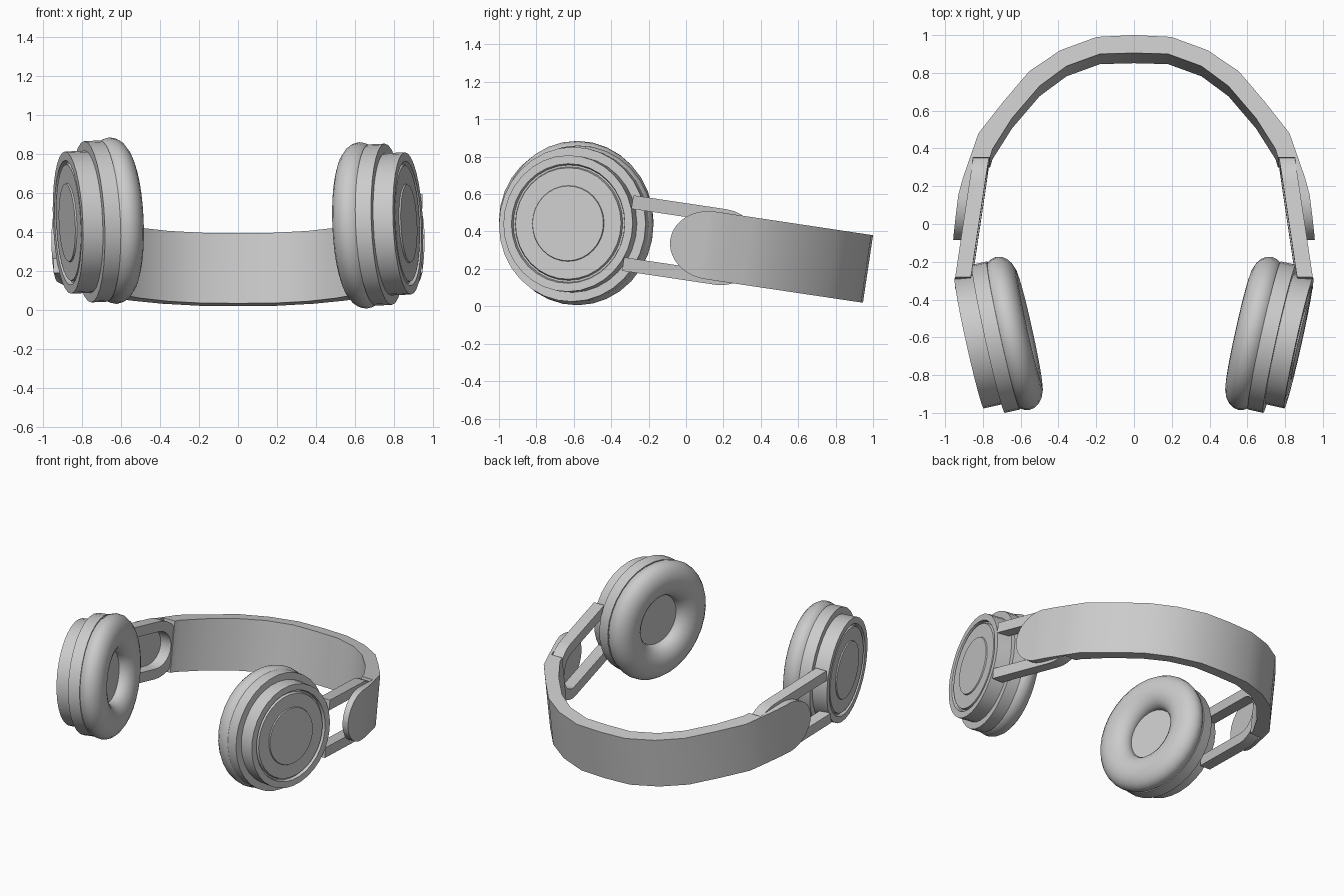
import bpy, bmesh
from math import sin, cos, pi, radians
from mathutils import Matrix, Vector

cube = bpy.data.objects.get("Cube")
if cube:
    bpy.data.objects.remove(cube, do_unlink=True)

grey = bpy.data.materials.new("plain grey")
grey.use_nodes = True
grey.diffuse_color = (0.6, 0.6, 0.6, 1)
grey.node_tree.nodes["Principled BSDF"].inputs["Base Color"].default_value = (0.6, 0.6, 0.6, 1)


def finish(bm, name, matrix, mirror=False):
    """Turn a bmesh into a smooth-by-angle object, optionally mirrored in x."""
    bmesh.ops.remove_doubles(bm, verts=bm.verts, dist=0.0005)
    bmesh.ops.recalc_face_normals(bm, faces=bm.faces)
    mesh = bpy.data.meshes.new(name)
    bm.to_mesh(mesh)
    bm.free()
    mesh.materials.append(grey)
    ob = bpy.data.objects.new(name, mesh)
    bpy.context.collection.objects.link(ob)
    ob.matrix_world = matrix
    if mirror:
        mod = ob.modifiers.new("mirror", 'MIRROR')
        mod.merge_threshold = 0.001
    bpy.ops.object.select_all(action='DESELECT')
    ob.select_set(True)
    bpy.context.view_layer.objects.active = ob
    bpy.ops.object.shade_smooth_by_angle(angle=radians(30))
    return ob


def loft(sections, cap_start, cap_end):
    """Skin a row of four-cornered sections."""
    bm = bmesh.new()
    rows = [[bm.verts.new(p) for p in s] for s in sections]
    for a, b in zip(rows, rows[1:]):
        for i in range(4):
            j = (i + 1) % 4
            bm.faces.new((a[i], a[j], b[j], b[i]))
    if cap_start:
        bm.faces.new(rows[0])
    if cap_end:
        bm.faces.new(rows[-1])
    return bm


def lathe(profile, name, matrix, segments=32):
    """Spin (radius, height) points about the local z axis."""
    bm = bmesh.new()
    verts = [bm.verts.new((r, 0, h)) for r, h in profile]
    edges = [bm.edges.new(pair) for pair in zip(verts, verts[1:])]
    bmesh.ops.spin(bm, geom=verts + edges, cent=(0, 0, 0), axis=(0, 0, 1),
                   angle=2 * pi, steps=segments)
    return finish(bm, name, matrix)


# The headband and arms share a frame that slopes down to the back
tilt = Matrix.Translation((0, 0, 0.345)) @ Matrix.Rotation(radians(-8.5), 4, 'X')


def arm_face(u):
    return 0.9 - 0.148 * u


# Headband: outer and inner points of one half, ending in a thin rounded pad
HALF = 0.1825
stations = [
    (0, 0.984, 0, 0.888), (0.198, 0.974, 0.18, 0.883), (0.389, 0.903, 0.357, 0.818),
    (0.553, 0.792, 0.50, 0.711), (0.69, 0.63, 0.645, 0.54), (0.823, 0.459, 0.749, 0.374),
    (0.868, 0.33, 0.762, 0.33), (0.868, 0.33, arm_face(0.33), 0.33),
    (0.907, 0.215, arm_face(0.215), 0.215)]
sections = [[(xo, uo, HALF), (xi, ui, HALF), (xi, ui, -HALF), (xo, uo, -HALF)]
            for xo, uo, xi, ui in stations]
for k in range(11):
    a = k / 10 * pi / 2
    u, h = 0.13 - 0.215 * sin(a), HALF * max(cos(a), 0.01)
    xo, xi = 0.930 + 0.027 * sin(a), arm_face(u)
    sections.append([(xo, u, h), (xi, u, h), (xi, u, -h), (xo, u, -h)])
finish(loft(sections, False, True), "headband", tilt, mirror=True)

# Arms: a slotted loop with a rounded back and two bars reaching the ear cup
OUT, IN, MID = 0.204, 0.131, 0.19
path = [(-0.315, OUT, -0.315, IN)]
for k in range(17):
    a = pi / 2 - k / 16 * pi
    path.append((MID + OUT * cos(a), OUT * sin(a), MID + IN * cos(a), IN * sin(a)))
path.append((-0.315, -OUT, -0.315, -IN))
sections = [[(arm_face(u), u, w), (arm_face(u) - 0.083, u, w),
             (arm_face(v) - 0.083, v, q), (arm_face(v), v, q)] for u, w, v, q in path]
finish(loft(sections, True, True), "slider_arm", tilt, mirror=True)

# Ear cups: turned parts about an axis that points outward and a little forward
shell = [(0, 0.192), (0.2, 0.192), (0.203, 0.184), (0.298, 0.184), (0.304, 0.165),
         (0.314, 0.165), (0.32, 0.187), (0.365, 0.187), (0.365, 0.08), (0, 0.08)]
plate = [(0, 0.083), (0.414, 0.083), (0.414, 0), (0, 0)]
cushion = [(0.304 + 0.1235 * cos(a), -0.05 + 0.092 * sin(a))
           for a in (2 * pi * k / 20 for k in range(21))]
liner = [(0, -0.045), (0.22, -0.045), (0.22, 0.01), (0, 0.01)]

yaw = radians(12.5)
for side, label, height in ((1, "left", 0.435), (-1, "right", 0.455)):
    out = Vector((side * cos(yaw), -sin(yaw), 0))
    back = Vector((side * sin(yaw), cos(yaw), 0))
    turn = Matrix((back, out.cross(back), out)).transposed().to_4x4()
    place = (Matrix.Translation((side * 0.69, -0.59, height))
             @ Matrix.Rotation(radians(-2.5), 4, 'Y') @ turn
             @ Matrix.Diagonal((0.97, 1, 1, 1)))
    lathe(shell, label + "_cup_shell", place)
    lathe(plate, label + "_cup_plate", place)
    lathe(cushion, label + "_ear_cushion", place)
    lathe(liner, label + "_ear_liner", place)
